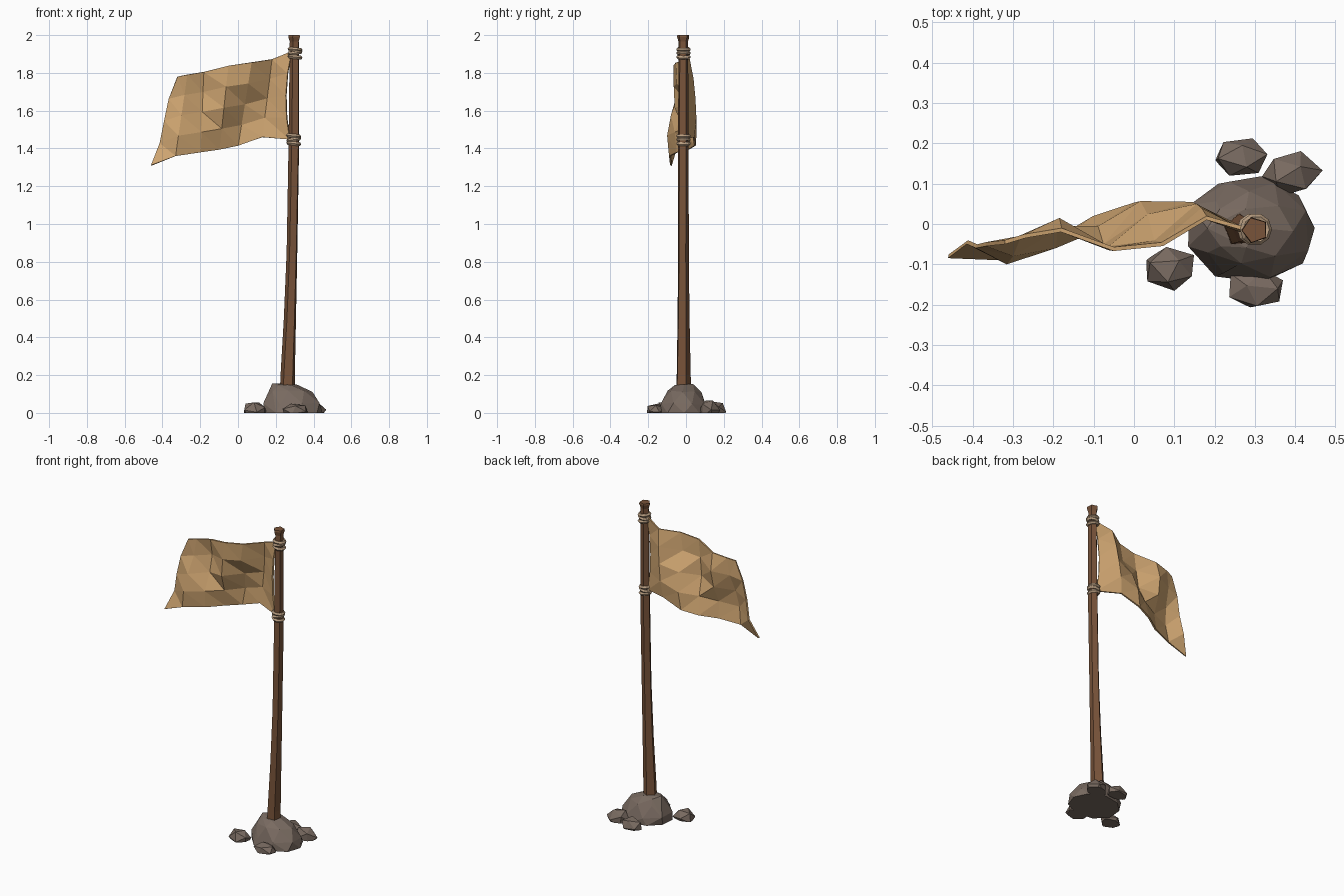
import bpy, bmesh, math, random
from mathutils import Vector, Matrix

if "Cube" in bpy.data.objects:
    bpy.data.objects.remove(bpy.data.objects["Cube"])

random.seed(4)


def material(name, rgb):
    m = bpy.data.materials.new(name)
    m.diffuse_color = (*rgb, 1)
    m.use_nodes = True
    m.node_tree.nodes["Principled BSDF"].inputs["Base Color"].default_value = m.diffuse_color
    return m


WOOD = material("brown wood", (0.19, 0.088, 0.042))
CLOTH = material("tan cloth", (0.62, 0.375, 0.165))
ROCK = material("grey brown stone", (0.19, 0.145, 0.118))
ROPE = material("pale rope", (0.48, 0.34, 0.22))


def finish(name, bm, mat):
    bmesh.ops.recalc_face_normals(bm, faces=bm.faces)
    me = bpy.data.meshes.new(name)
    bm.to_mesh(me)
    bm.free()
    me.materials.append(mat)
    ob = bpy.data.objects.new(name, me)
    bpy.context.collection.objects.link(ob)
    return ob


def lofted(name, rings, mat):
    bm = bmesh.new()
    loops = [[bm.verts.new(p) for p in r] for r in rings]
    n = len(loops[0])
    for a, b in zip(loops, loops[1:]):
        for i in range(n):
            j = (i + 1) % n
            bm.faces.new((a[i], a[j], b[j], b[i]))
    bm.faces.new(loops[0])
    bm.faces.new(loops[-1])
    return finish(name, bm, mat)


# Crooked pole: height, centre x, radius
rings = []
for k, (z, x, r) in enumerate([(0.08, 0.262, 0.043), (0.2, 0.264, 0.040), (0.5, 0.276, 0.034),
                               (0.85, 0.287, 0.030), (1.4, 0.297, 0.030), (1.9, 0.300, 0.027),
                               (1.965, 0.300, 0.026), (1.99, 0.300, 0.034), (2.0, 0.300, 0.032)]):
    rings.append([(x + r * math.cos(a), -0.015 + r * math.sin(a), z)
                  for a in (0.35 + 0.04 * k + i * math.tau / 5 for i in range(5))])
lofted("pole", rings, WOOD)

# Rippled flag: top edge, bottom edge and depth of each row
top = [(0.285, 1.915), (0.18, 1.872), (0.07, 1.855), (-0.05, 1.838), (-0.18, 1.805),
       (-0.27, 1.79), (-0.32, 1.78)]
bottom = [(0.275, 1.447), (0.13, 1.46), (0.0, 1.415), (-0.1, 1.395), (-0.2, 1.38),
          (-0.33, 1.36), (-0.46, 1.31)]
depth = [(-0.015, 0.015, -0.05, -0.062, -0.015, -0.03, -0.045),
         (-0.015, 0.035, -0.045, -0.06, 0.01, -0.035, -0.05),
         (-0.012, 0.045, 0.02, -0.055, -0.01, -0.075, -0.055),
         (-0.012, 0.05, 0.052, -0.01, -0.055, -0.095, -0.045),
         (-0.015, 0.04, 0.048, 0.015, -0.045, -0.085, -0.08)]
bm = bmesh.new()
grid = []
for r, row in enumerate(depth):
    t = r / 4
    line = []
    for c, y in enumerate(row):
        a, b = Vector(top[c]), Vector(bottom[c])
        p = a.lerp(b, t)
        bow = 4 * t * (1 - t)
        if c == 0:
            p.x -= 0.025 * bow
        if c == 6:
            p.x += 0.012 * math.sin(t * math.tau) * -1
        line.append(bm.verts.new((p.x, y, p.y)))
    grid.append(line)
for r in range(4):
    for c in range(6):
        a, b, d, e = grid[r][c], grid[r][c + 1], grid[r + 1][c + 1], grid[r + 1][c]
        # fold along the falling diagonal of the ripples
        bm.faces.new((a, b, e))
        bm.faces.new((b, d, e))
flag = finish("flag", bm, CLOTH)
sol = flag.modifiers.new("thickness", "SOLIDIFY")
sol.thickness = 0.01
sol.offset = 0


# Rope lashings with a small loop through the flag corner
def torus(bm, centre, major, minor, rot, n=10, m=5):
    loops = []
    for i in range(n):
        a = math.tau * i / n
        loops.append([bm.verts.new(rot @ Vector(((major + minor * math.cos(b)) * math.cos(a),
                                                 (major + minor * math.cos(b)) * math.sin(a),
                                                 minor * math.sin(b))) + Vector(centre))
                      for b in (math.tau * j / m for j in range(m))])
    for i in range(n):
        p, q = loops[i], loops[(i + 1) % n]
        for j in range(m):
            k = (j + 1) % m
            bm.faces.new((p[j], q[j], q[k], p[k]))


for name, x, z in (("upper_rope", 0.302, 1.905), ("lower_rope", 0.295, 1.447)):
    bm = bmesh.new()
    for dz, tilt in ((-0.021, 0.12), (0.0, -0.2), (0.019, 0.1)):
        torus(bm, (x, -0.013, z + dz), 0.029, 0.011, Matrix.Rotation(tilt, 3, "Y"))
    torus(bm, (x - 0.028, -0.013, z), 0.019, 0.006, Matrix.Rotation(math.pi / 2, 3, "Y"), 8, 4)
    finish(name, bm, ROPE)


# Stone mound as the hull of shrinking irregular rings
bm = bmesh.new()
for k, (z, x, rx, ry, n) in enumerate([(0.0, 0.288, 0.165, 0.132, 9), (0.05, 0.285, 0.155, 0.128, 8),
                                       (0.115, 0.275, 0.115, 0.09, 8), (0.155, 0.245, 0.065, 0.055, 6)]):
    for i in range(n):
        a = math.tau * i / n + 0.35 * k
        s = random.uniform(0.94, 1.06)
        dz = random.uniform(-0.012, 0.004) if 0 < k else 0
        bm.verts.new((x + rx * s * math.cos(a), -0.01 + ry * s * math.sin(a), z + dz))
hull = bmesh.ops.convex_hull(bm, input=bm.verts)
bmesh.ops.delete(bm, geom=[v for v in bm.verts if not v.link_faces], context="VERTS")
bmesh.ops.dissolve_limit(bm, angle_limit=0.12, verts=bm.verts, edges=bm.edges)
finish("stone_mound", bm, ROCK)

# Loose stones cut flat at the ground
for i, (x, y, rx, ry, h) in enumerate([(0.265, 0.165, 0.070, 0.050, 0.062), (0.388, 0.125, 0.074, 0.056, 0.075),
                                       (0.090, -0.110, 0.066, 0.052, 0.062), (0.304, -0.160, 0.077, 0.053, 0.052)]):
    bm = bmesh.new()
    bmesh.ops.create_icosphere(bm, subdivisions=1, radius=1)
    turn = Matrix.Rotation(i * 1.3 + 0.4, 3, "Z") @ Matrix.Rotation(0.5 + i, 3, "X")
    for v in bm.verts:
        p = turn @ v.co * random.uniform(0.95, 1.1)
        v.co = (x + p.x * rx, y + p.y * ry, 0.012 + p.z * (h - 0.012))
    cut = bmesh.ops.bisect_plane(bm, geom=bm.verts[:] + bm.edges[:] + bm.faces[:],
                                 plane_co=(0, 0, 0), plane_no=(0, 0, -1), clear_outer=True)
    bmesh.ops.holes_fill(bm, edges=[e for e in bm.edges if e.is_boundary], sides=0)
    finish("loose_stone_%d" % (i + 1), bm, ROCK)
